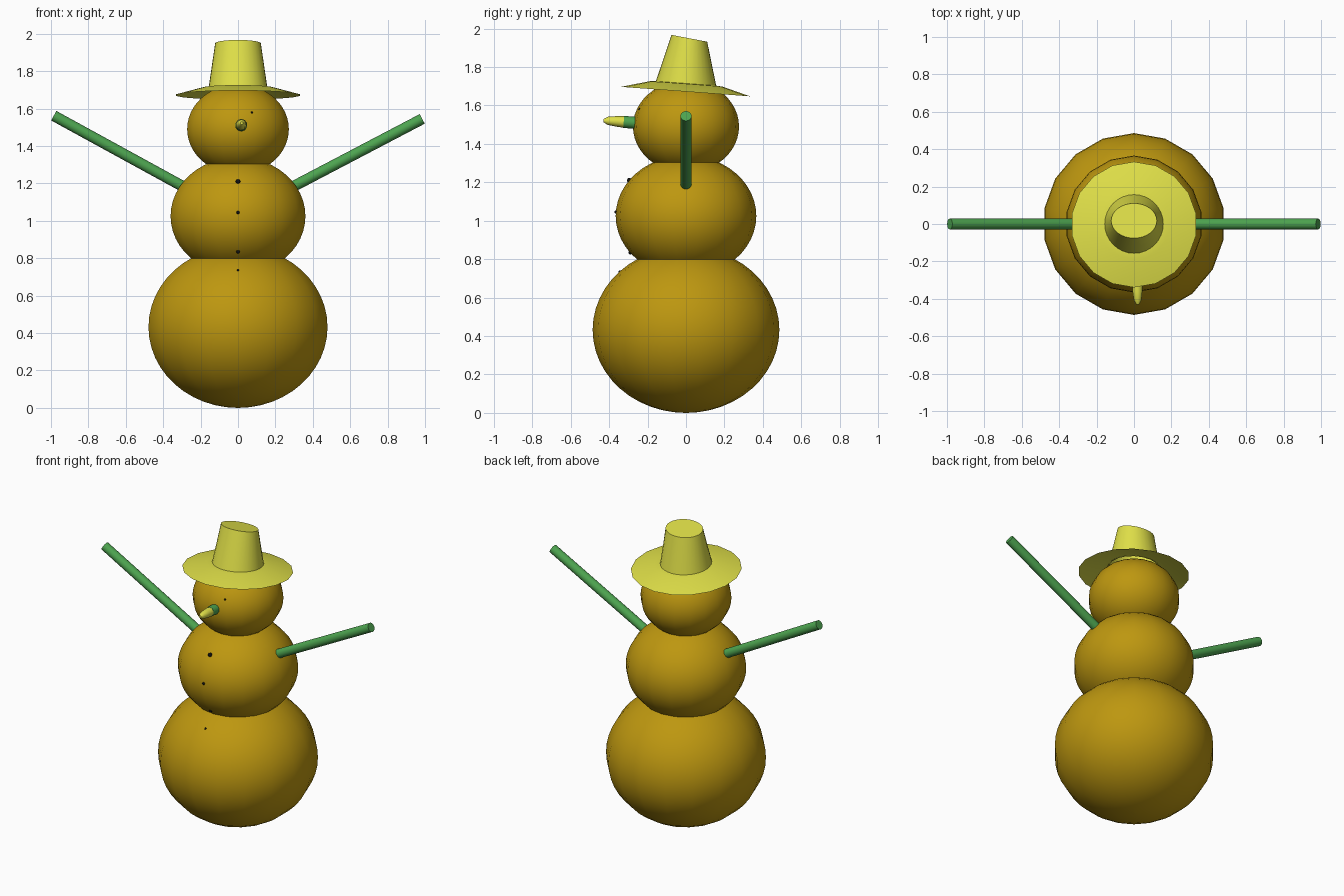
import bpy, bmesh, math
from mathutils import Matrix, Vector

if "Cube" in bpy.data.objects:
    bpy.data.objects.remove(bpy.data.objects["Cube"])


def material(name, rgb):
    m = bpy.data.materials.new(name)
    m.diffuse_color = (*rgb, 1)
    m.use_nodes = True
    m.node_tree.nodes["Principled BSDF"].inputs["Base Color"].default_value = m.diffuse_color
    return m


OCHRE = material("ochre", (0.51, 0.31, 0.005))
YELLOW = material("yellow", (0.74, 0.74, 0.065))
GREEN = material("green", (0.075, 0.37, 0.08))
BLACK = material("black", (0.005, 0.005, 0.005))


def lathe(name, rings, mat, sides=18, matrix=Matrix(), cap0=True, cap1=True, angle=40):
    """Rings are (rx, ry, z); the first vertex of each ring lies on the -y axis."""
    bm = bmesh.new()
    loops = []
    for rx, ry, z in rings:
        loops.append([bm.verts.new((rx * math.sin(2 * math.pi * i / sides),
                                    -ry * math.cos(2 * math.pi * i / sides), z))
                      for i in range(sides)])
    for a, b in zip(loops, loops[1:]):
        for i in range(sides):
            j = (i + 1) % sides
            bm.faces.new((a[i], a[j], b[j], b[i]))
    if cap0:
        bm.faces.new(loops[0][::-1])
    if cap1:
        bm.faces.new(loops[-1])
    bm.transform(matrix)
    me = bpy.data.meshes.new(name)
    bm.to_mesh(me)
    bm.free()
    me.materials.append(mat)
    ob = bpy.data.objects.new(name, me)
    bpy.context.collection.objects.link(ob)
    bpy.ops.object.select_all(action='DESELECT')
    ob.select_set(True)
    bpy.context.view_layer.objects.active = ob
    bpy.ops.object.shade_smooth_by_angle(angle=math.radians(angle))
    return ob


def ball(name, centre, rx, ry, rz, mat, sides=18, n=24):
    rings = []
    for k in range(n + 1):
        t = math.pi * min(max(k / n, 0.004), 0.996)
        rings.append((rx * math.sin(t), ry * math.sin(t), -rz * math.cos(t)))
    return lathe(name, rings, mat, sides, Matrix.Translation(centre))


def along(start, end):
    """Matrix that puts local z on the line from start to end."""
    d = Vector(end) - Vector(start)
    return Matrix.Translation(start) @ d.to_track_quat('Z', 'Y').to_matrix().to_4x4(), d.length


# Stacked body balls: centre z, depth radius, height radius
BODY = {"lower_body": (0.432, 0.486, 0.432),
        "middle_body": (1.025, 0.366, 0.315),
        "head": (1.49, 0.276, 0.24)}
for name, (z, r, h) in BODY.items():
    ball(name, (0, 0, z), r, r, h, OCHRE)

# Straight arms
for name, tip in (("left_arm", (-0.985, 0, 1.562)), ("right_arm", (0.985, 0, 1.545))):
    m, length = along((math.copysign(0.26, tip[0]), 0, 1.165), tip)
    lathe(name, [(0.029, 0.029, 0), (0.029, 0.029, length)], GREEN, 16, m)

# Nose: green base and tapered yellow tip
m, length = along((0.016, -0.24, 1.508), (0.02, -0.43, 1.522))
lathe("nose_base", [(0.032, 0.032, 0), (0.031, 0.031, 0.085)], GREEN, 10, m)
lathe("nose_tip", [(0.03, 0.03, 0.08), (0.027, 0.027, 0.125), (0.021, 0.021, 0.168),
                   (0.008, 0.008, length)], YELLOW, 10, m)

# Tiny buttons and eye, half sunk in the front surface
for name, part, x, z, r in (("button_1", "middle_body", 0, 1.21, 0.013),
                            ("button_2", "middle_body", 0, 1.045, 0.009),
                            ("button_3", "middle_body", 0, 0.835, 0.01),
                            ("button_4", "lower_body", 0, 0.735, 0.007),
                            ("eye", "head", 0.075, 1.58, 0.006)):
    cz, rad, h = BODY[part]
    y = -math.sqrt(rad ** 2 * (1 - ((z - cz) / h) ** 2) - x * x)
    ball(name, (x, y + 0.002, z), r, r, r, BLACK, 10, 8)

# Tilted hat: sloping brim, tapered crown with a slanted top
tilt = Matrix.Translation((0, 0, 1.712)) @ Matrix.Rotation(math.radians(-4.2), 4, 'X')
lathe("hat_brim", [(0.337, 0.337, -0.04), (0.19, 0.19, 0), (0.15, 0.15, 0.003)],
      YELLOW, 18, tilt, False, False)
shear = Matrix.Identity(4)
shear[2][1] = -0.115
crown = lathe("hat_crown", [(0.157, 0.158, 0), (0.122, 0.094, 0.238)], YELLOW, 32, cap0=False)
for v in crown.data.vertices:
    if v.co.z > 0.1:
        v.co = shear @ v.co
crown.data.transform(tilt)
